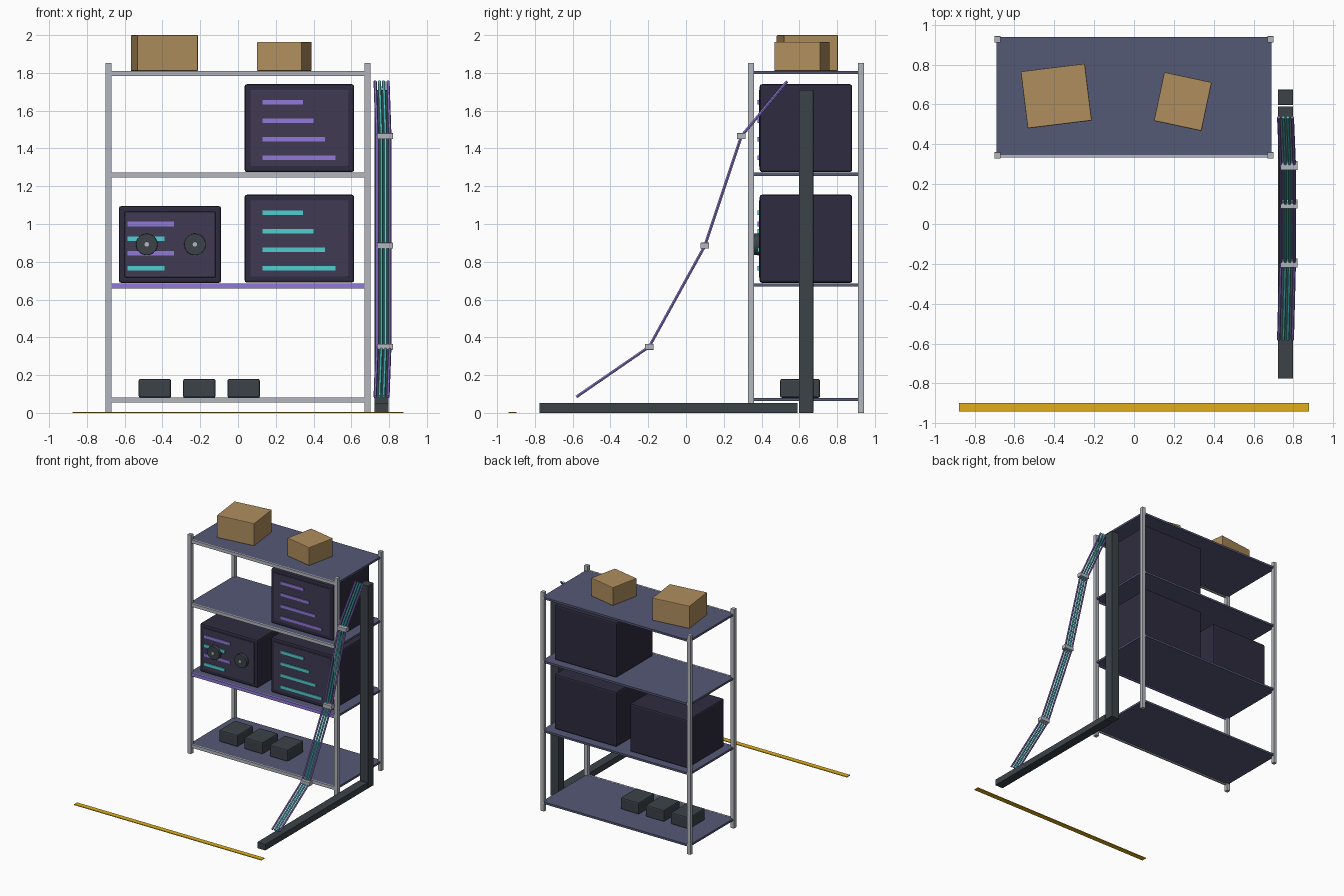
import bpy, bmesh, math
from mathutils import Matrix

if "Cube" in bpy.data.objects:
    bpy.data.objects.remove(bpy.data.objects["Cube"])

mats = {}
COLORS = {
    "steel": (0.45, 0.47, 0.51), "shelf": (0.09, 0.10, 0.18), "case": (0.028, 0.024, 0.05),
    "screen": (0.05, 0.042, 0.085), "violet": (0.28, 0.19, 0.70), "cyan": (0.08, 0.62, 0.64),
    "dark": (0.045, 0.055, 0.065), "card": (0.43, 0.27, 0.11), "yellow": (0.75, 0.42, 0.01),
}


def paint(obj, key):
    if key not in mats:
        mats[key] = bpy.data.materials.new(key)
        mats[key].diffuse_color = (*COLORS[key], 1)
    obj.data.materials.append(mats[key])


def finish(name, bm, key, bevel=0.0):
    me = bpy.data.meshes.new(name)
    bm.to_mesh(me)
    bm.free()
    obj = bpy.data.objects.new(name, me)
    bpy.context.collection.objects.link(obj)
    paint(obj, key)
    if bevel:
        mod = obj.modifiers.new("soft_edge", 'BEVEL')
        mod.width, mod.segments = bevel, 2
    return obj


def box(name, x, y, z, key, bevel=0.0):
    """Box from (min, max) ranges, with its origin in the middle."""
    bm = bmesh.new()
    size = [r[1] - r[0] for r in (x, y, z)]
    bmesh.ops.create_cube(bm, size=1, matrix=Matrix.Diagonal((*size, 1)))
    obj = finish(name, bm, key, bevel)
    obj.location = [(r[0] + r[1]) / 2 for r in (x, y, z)]
    return obj


def disc(name, x, z, radius, y0, y1, key, bevel=0.0):
    """Cylinder lying along y."""
    bm = bmesh.new()
    bmesh.ops.create_cone(bm, cap_ends=True, segments=32, radius1=radius, radius2=radius,
                          depth=y1 - y0, matrix=Matrix.Rotation(math.pi / 2, 4, 'X'))
    obj = finish(name, bm, key, bevel)
    obj.location = (x, (y0 + y1) / 2, z)
    for p in obj.data.polygons:
        p.use_smooth = len(p.vertices) == 4
    return obj


# Rack posts
for sx, side in ((-1, "left"), (1, "right")):
    for cy, end in ((0.344, "front"), (0.926, "back")):
        cx = sx * 0.685
        box(f"rack_post_{end}_{side}", (cx - 0.016, cx + 0.016), (cy - 0.016, cy + 0.016),
            (0, 1.853), "steel", 0.002)

# Shelves with a front lip; the second lip is highlighted
for i, top in enumerate((0.08, 0.685, 1.272, 1.81)):
    box(f"shelf_{i + 1}", (-0.69, 0.69), (0.342, 0.938), (top - 0.017, top), "shelf")
    box(f"shelf_lip_{i + 1}", (-0.67, 0.67), (0.333, 0.347), (top - 0.026, top + 0.001),
        "violet" if i == 1 else "steel")


# Equipment cabinets: case, front panel and indicator bars
def cabinet(name, x, z, bars):
    box(name + "_case", x, (0.39, 0.88), z, "case", 0.012)
    box(name + "_panel", (x[0] + 0.03, x[1] - 0.03), (0.386, 0.40),
        (z[0] + 0.03, z[1] - 0.03), "screen", 0.002)
    for i, (x0, x1, zc, key) in enumerate(bars):
        box(f"{name}_bar_{i + 1}", (x0, x1), (0.379, 0.39), (zc - 0.012, zc + 0.012), key)


ends = (0.515, 0.46, 0.40, 0.345)
for name, z0, key in (("upper_cabinet", 1.275, "violet"), ("lower_cabinet", 0.69, "cyan")):
    cabinet(name, (0.035, 0.615), (z0, z0 + 0.465),
            [(0.13, e, z0 + 0.075 + 0.098 * i, key) for i, e in enumerate(ends)])
cabinet("reel_cabinet", (-0.63, -0.09), (0.688, 1.095),
        [(-0.585, -0.34 if i % 2 else -0.39, 0.766 + 0.078 * i, "violet" if i % 2 else "cyan")
         for i in range(4)])

# Reels
for side, x in (("left", -0.483), ("right", -0.228)):
    disc(f"reel_{side}", x, 0.892, 0.057, 0.358, 0.39, "dark", 0.003)
    disc(f"reel_hub_{side}", x, 0.892, 0.012, 0.352, 0.37, "steel")

# Small power bricks on the bottom shelf
for i in range(3):
    cx = -0.44 + 0.235 * i
    box(f"power_brick_{i + 1}", (cx - 0.086, cx + 0.086), (0.498, 0.71), (0.08, 0.18), "dark", 0.01)

# Cartons on the top shelf
for name, cx, cy, w, d, h, angle in (("large_carton", -0.39, 0.642, 0.324, 0.288, 0.19, 7),
                                     ("small_carton", 0.245, 0.614, 0.244, 0.25, 0.154, -12)):
    carton = box(name, (cx - w / 2, cx + w / 2), (cy - d / 2, cy + d / 2), (1.81, 1.81 + h),
                 "card", 0.005)
    carton.rotation_euler.z = math.radians(angle)

# Cable stand: column and floor beam
box("stand_column", (0.722, 0.798), (0.598, 0.674), (0, 1.71), "dark", 0.002)
box("stand_beam", (0.722, 0.798), (-0.775, 0.59), (0, 0.052), "dark", 0.002)

# Cable bundle; each point is (x centre, y, z)
path = ((0.76, -0.58, 0.085), (0.77, -0.195, 0.35), (0.77, 0.10, 0.885),
        (0.77, 0.293, 1.465), (0.76, 0.535, 1.755))
for i, (dx, key) in enumerate(((-0.034, "violet"), (-0.011, "cyan"),
                               (0.011, "cyan"), (0.034, "violet"))):
    cu = bpy.data.curves.new(f"cable_{i + 1}", 'CURVE')
    cu.dimensions = '3D'
    cu.bevel_depth, cu.bevel_resolution, cu.use_fill_caps = 0.0085, 1, True
    sp = cu.splines.new('POLY')
    sp.points.add(len(path) - 1)
    for p, (x, y, z) in zip(sp.points, path):
        p.co = (x + dx, y, z, 1)
    sp.use_smooth = False
    temp = bpy.data.objects.new("temp", cu)
    bpy.context.collection.objects.link(temp)
    me = bpy.data.meshes.new_from_object(temp.evaluated_get(bpy.context.evaluated_depsgraph_get()))
    bpy.data.objects.remove(temp)
    cable = bpy.data.objects.new(f"cable_{i + 1}", me)
    bpy.context.collection.objects.link(cable)
    me.materials.clear()
    paint(cable, key)

# Clamps holding the bundle at its bends
for i, (x, y, z) in enumerate(path[1:4]):
    box(f"cable_clamp_{i + 1}", (0.735, 0.82), (y - 0.023, y + 0.023), (z - 0.016, z + 0.016),
        "steel", 0.002)

# Floor marking strip
box("floor_strip", (-0.877, 0.877), (-0.94, -0.897), (0, 0.006), "yellow")

for m in bpy.data.materials:
    if m.users and not m.is_grease_pencil:
        m.use_nodes = True
        m.node_tree.nodes["Principled BSDF"].inputs["Base Color"].default_value = m.diffuse_color
